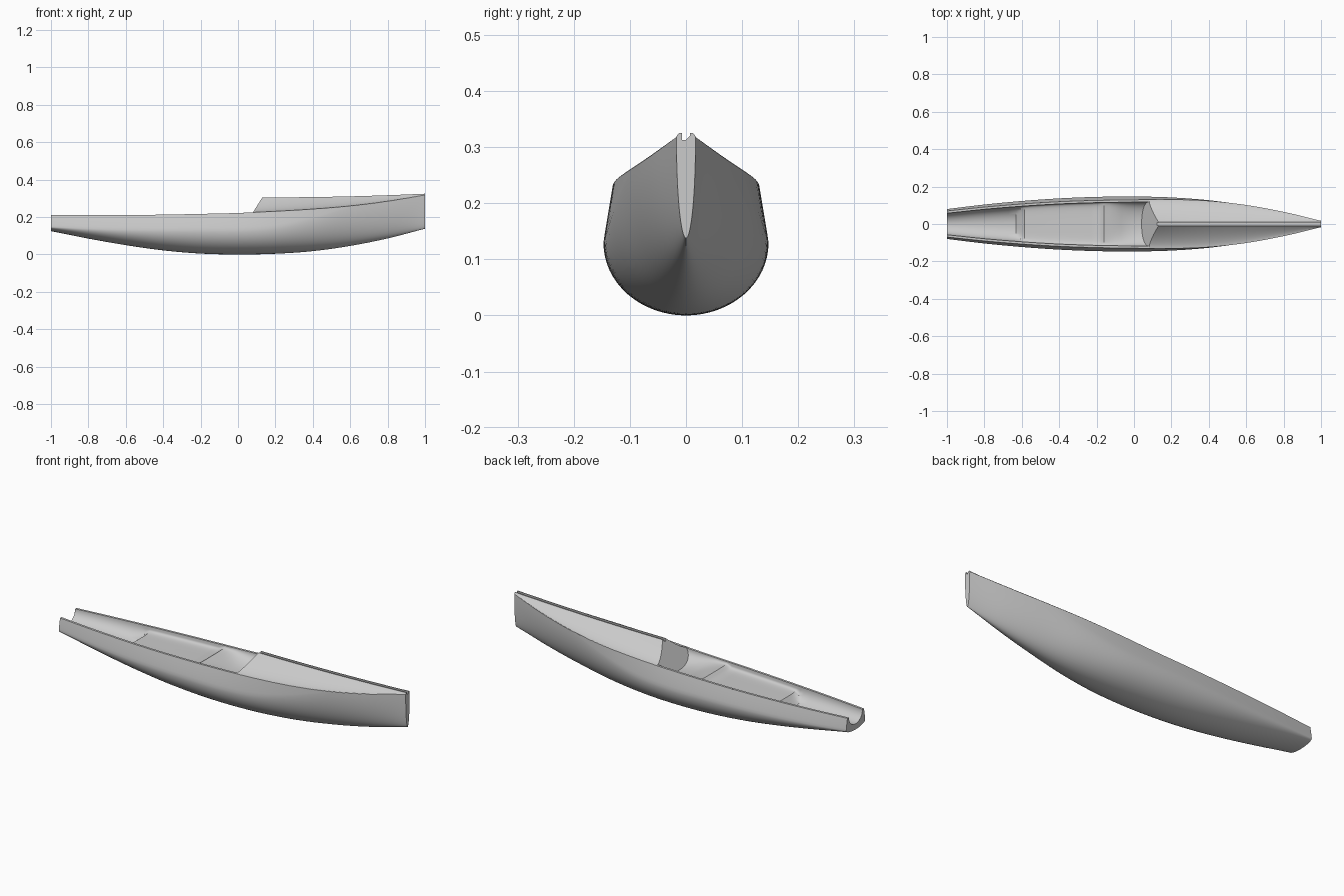
import bpy
import bmesh
import math

cube = bpy.data.objects.get("Cube")
if cube:
    bpy.data.objects.remove(cube, do_unlink=True)

grey = bpy.data.materials.new("light_grey")
grey.use_nodes = True
colour = (0.6, 0.6, 0.6, 1)
grey.diffuse_color = colour
grey.node_tree.nodes["Principled BSDF"].inputs["Base Color"].default_value = colour

# Hull lines at evenly spaced stations from stern to bow
HALF_BEAM = [.08, .104, .123, .137, .145, .147, .142, .127, .1, .063, .017]
KEEL = [.125, .085, .05, .022, .005, 0, .004, .018, .046, .086, .138]
SHEER = [.21, .21, .211, .213, .217, .222, .231, .243, .26, .285, .318]
WIDEST = [.147, .138, .132, .13, .13, .13, .145, .19, .25, .28, .315]
TUMBLEHOME = [.87, .87, .87, .87, .87, .88, .92, .97, 1, 1, 1]


def curve_at(values, x):
    """Smooth cubic through the evenly spaced station values."""
    f = (x + 1) / 2 * (len(values) - 1)
    i = min(int(f), len(values) - 2)
    t = f - i
    b, c = values[i], values[i + 1]
    a = values[i - 1] if i else 2 * b - c
    d = values[i + 2] if i + 2 < len(values) else 2 * c - b
    return b + t / 2 * (c - a + t * (2 * a - 5 * b + 4 * c - d + t * (3 * (b - c) + d - a)))


def rim(x):
    return curve_at(HALF_BEAM, x) * curve_at(TUMBLEHOME, x), curve_at(SHEER, x)


def make_object(name, rows=(), polygon=()):
    """Skin a grid of rows, or fill a single polygon."""
    bm = bmesh.new()
    grid = [[bm.verts.new(p) for p in row] for row in rows]
    for r0, r1 in zip(grid, grid[1:]):
        for j in range(len(r0) - 1):
            bm.faces.new((r0[j], r1[j], r1[j + 1], r0[j + 1]))
    if polygon:
        face = bm.faces.new([bm.verts.new(p) for p in polygon])
        bmesh.ops.triangulate(bm, faces=[face])
    mesh = bpy.data.meshes.new(name)
    bm.to_mesh(mesh)
    bm.free()
    mesh.materials.append(grey)
    obj = bpy.data.objects.new(name, mesh)
    bpy.context.collection.objects.link(obj)
    bpy.ops.object.select_all(action='DESELECT')
    obj.select_set(True)
    bpy.context.view_layer.objects.active = obj
    bpy.ops.object.shade_smooth_by_angle(angle=math.radians(30))
    return obj


def mirrored(half):
    """Half section from edge to centre line, continued to the other edge."""
    return half + [(x, -y, z) for x, y, z in reversed(half[:-1])]


# Outer hull: tumblehome topsides above a rounded bottom
def hull_section(x):
    b, k, m = (curve_at(v, x) for v in (HALF_BEAM, KEEL, WIDEST))
    edge, s = rim(x)
    half = []
    for i in range(6):
        q = 1 - i / 6
        half.append((x, b + (edge - b) * q ** 1.2, m + (s - m) * q))
    for i in range(17):
        a = math.pi / 2 * i / 16
        half.append((x, b * math.cos(a), m - (m - k) * math.sin(a)))
    return mirrored(half)


hull_rows = [hull_section(-1 + i / 40) for i in range(81)]
make_object("hull_shell", hull_rows)


# Raked bulkhead plane between the cockpit and the foredeck
def rake(z):
    return .13 - .625 * (.305 - z)


BULKHEAD_X = rake(curve_at(SHEER, .08))


# Open cockpit: narrow gunwale, then a floor of given depth and squareness
def cockpit_section(x, depth, power, raked=False):
    edge, s = rim(x)
    inner = edge - .012
    row = [(x, -edge, s)]
    for i in range(33):
        t = -math.cos(math.pi * i / 32)
        z = s - depth * max(0, 1 - abs(t) ** power) ** (1 / power)
        row.append((rake(z) if raked else x, inner * t, z))
    row.append((x, edge, s))
    return row


FLOOR = [(-1, .055, 2), (-.63, .075, 2.2), (-.585, .03, 5), (-.19, .032, 5),
         (-.16, .015, 5), (-.1, .03, 2.6), (-.04, .05, 2.2), (.02, .06, 2.2)]
cockpit_rows = []
for a, b in zip(FLOOR, FLOOR[1:]):
    steps = max(2, round((b[0] - a[0]) * 25))
    for i in range(steps):
        cockpit_rows.append(cockpit_section(*(p + (q - p) * i / steps for p, q in zip(a, b))))
cockpit_rows.append(cockpit_section(*FLOOR[-1]))
cockpit_rows.append(cockpit_section(BULKHEAD_X, .063, 2.2, True))
make_object("cockpit_liner", cockpit_rows)


# Foredeck: hollow slopes rising to a grooved centre ridge
def deck_section(k):
    u = BULKHEAD_X + (1 - BULKHEAD_X) * k
    edge, s = rim(u)
    top = .305 + .02 * k * k
    half = []
    for i in range(13):
        w = i / 12
        half.append((edge + (.016 - edge) * w, s + (top - .004 - s) * w ** 1.5))
    half += [(.012, top), (.007, top), (.007, top - .012), (0, top - .012)]
    return mirrored([(u + (rake(z) - BULKHEAD_X) * (1 - k), -y, z) for y, z in half])


deck_rows = [deck_section(i / 36) for i in range(37)]
for row in deck_rows[-1:]:
    row[:] = [(1, y, z) for x, y, z in row]
make_object("foredeck", deck_rows)

# Flat closing faces
make_object("cockpit_bulkhead", polygon=cockpit_rows[-1] + deck_rows[0][-2:0:-1])
make_object("stern_face", polygon=hull_rows[0] + cockpit_rows[0][1:-1])
make_object("bow_face", polygon=hull_rows[-1][::-1] + deck_rows[-1][-2:0:-1])
